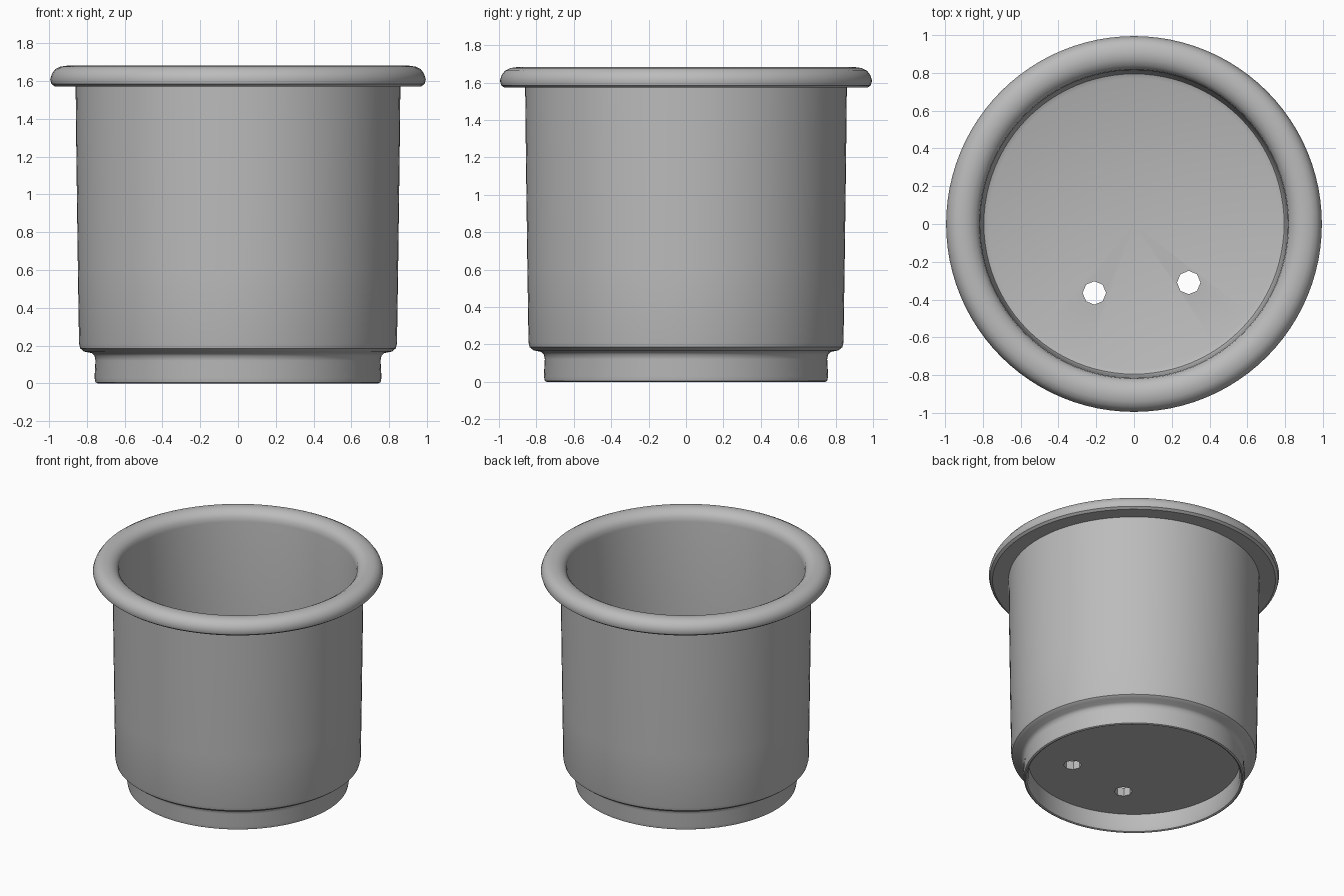
import bpy, bmesh, math
from mathutils import Matrix

if "Cube" in bpy.data.objects:
    bpy.data.objects.remove(bpy.data.objects["Cube"])

SEGMENTS = 96

plastic = bpy.data.materials.new("grey_plastic")
plastic.diffuse_color = (0.5, 0.5, 0.5, 1)
plastic.use_nodes = True
plastic.node_tree.nodes["Principled BSDF"].inputs["Base Color"].default_value = plastic.diffuse_color


def lathe(name, profile):
    """Revolve a (radius, height) profile, pole to pole, into a closed solid."""
    bm = bmesh.new()
    verts = [bm.verts.new((r, 0, z)) for r, z in profile]
    edges = [bm.edges.new(pair) for pair in zip(verts, verts[1:])]
    bmesh.ops.spin(bm, geom=verts + edges, cent=(0, 0, 0), axis=(0, 0, 1),
                   angle=2 * math.pi, steps=SEGMENTS)
    bmesh.ops.remove_doubles(bm, verts=bm.verts, dist=0.0005)
    bmesh.ops.recalc_face_normals(bm, faces=bm.faces)
    mesh = bpy.data.meshes.new(name)
    bm.to_mesh(mesh)
    bm.free()
    mesh.materials.append(plastic)
    obj = bpy.data.objects.new(name, mesh)
    bpy.context.collection.objects.link(obj)
    return obj


# Rounded rim section, from the inner wall over the top to the flat underside
rim = [(0.815, 1.60), (0.82, 1.635), (0.84, 1.66), (0.87, 1.677), (0.905, 1.682),
       (0.94, 1.677), (0.968, 1.663), (0.985, 1.64), (0.995, 1.61), (0.988, 1.585),
       (0.97, 1.572), (0.86, 1.575)]
# Outer wall, rounded shoulder, foot ring and recessed underside
outside = [(0.856, 1.2), (0.848, 0.6), (0.842, 0.21), (0.836, 0.185), (0.815, 0.168),
           (0.775, 0.16), (0.76, 0.145), (0.755, 0.12), (0.76, 0.03), (0.755, 0.005),
           (0.745, 0.0), (0.735, 0.005), (0.725, 0.03), (0.725, 0.135), (0.0, 0.14)]
# Inner floor and wall
inside = [(0.0, 0.20), (0.77, 0.20), (0.795, 0.21), (0.803, 0.235), (0.81, 0.9)]
pot = lathe("pot", inside + rim + outside)

# Two drain holes through the floor
for x, y in [(-0.21, -0.365), (0.29, -0.31)]:
    bm = bmesh.new()
    bmesh.ops.create_cone(bm, cap_ends=True, segments=8, radius1=0.062, radius2=0.062,
                          depth=0.3, matrix=Matrix.Translation((x, y, 0.17)))
    mesh = bpy.data.meshes.new("drain_cutter")
    bm.to_mesh(mesh)
    bm.free()
    mesh.materials.append(plastic)
    cutter = bpy.data.objects.new("drain_cutter", mesh)
    bpy.context.collection.objects.link(cutter)
    cutter.hide_render = True
    cut = pot.modifiers.new("drain_hole", 'BOOLEAN')
    cut.operation = 'DIFFERENCE'
    cut.solver = 'EXACT'
    cut.object = cutter
    bpy.context.view_layer.objects.active = pot
    pot.select_set(True)
    bpy.ops.object.modifier_apply(modifier=cut.name)
    bpy.data.objects.remove(cutter)

bpy.ops.object.shade_smooth_by_angle(angle=math.radians(35))
